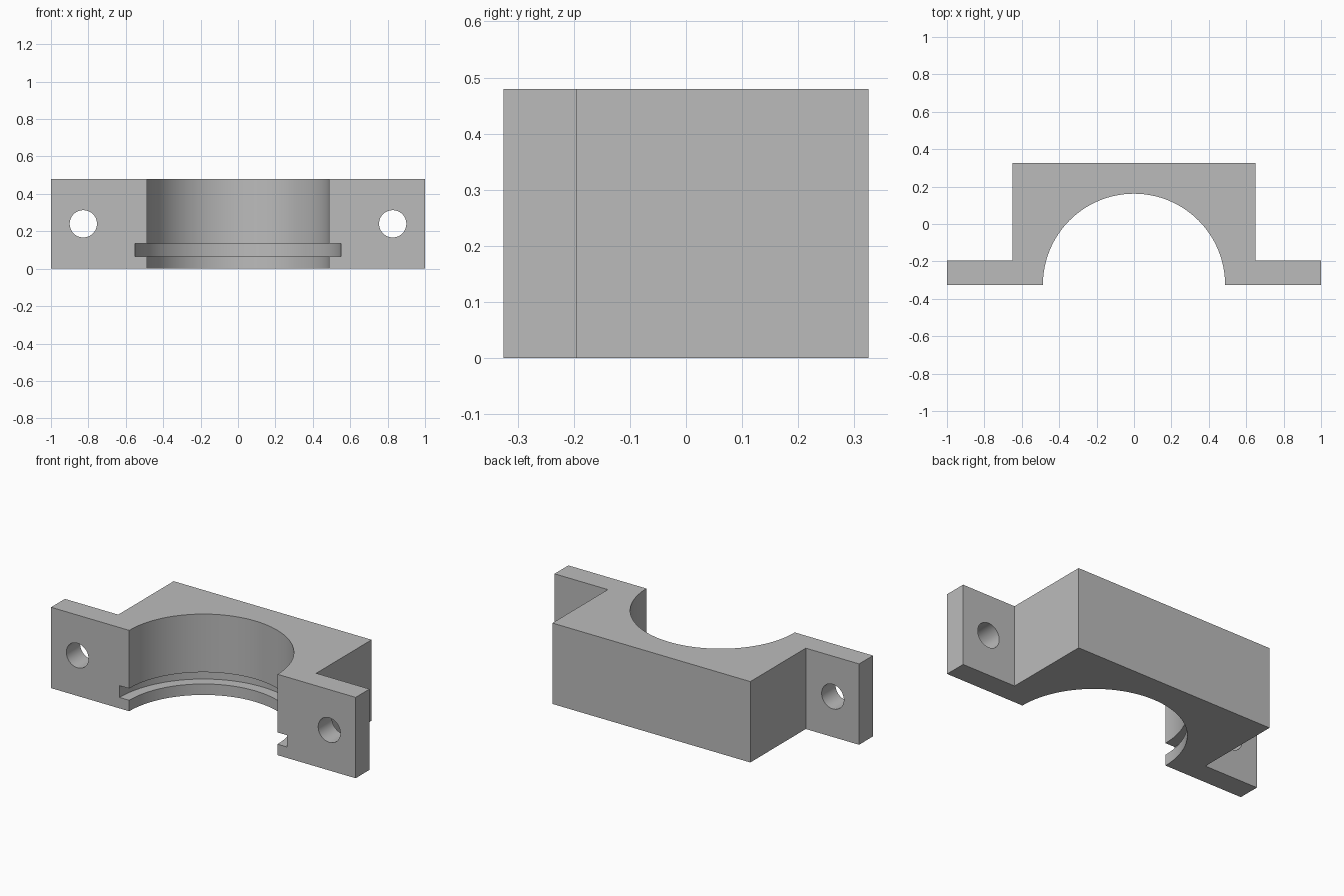
import bpy
import bmesh
import math
from mathutils import Matrix

HEIGHT = 0.48
FRONT, BACK, FLANGE_BACK = -0.325, 0.325, -0.195
BORE_RADIUS, GROOVE_RADIUS = 0.487, 0.55

default = bpy.data.objects.get("Cube")
if default:
    bpy.data.objects.remove(default, do_unlink=True)

grey = bpy.data.materials.new("plain grey")
grey.use_nodes = True
colour = (0.5, 0.5, 0.5, 1)
grey.diffuse_color = colour
grey.node_tree.nodes["Principled BSDF"].inputs["Base Color"].default_value = colour


def make_object(name, bm):
    bmesh.ops.recalc_face_normals(bm, faces=bm.faces)
    mesh = bpy.data.meshes.new(name)
    bm.to_mesh(mesh)
    bm.free()
    mesh.materials.append(grey)
    obj = bpy.data.objects.new(name, mesh)
    bpy.context.collection.objects.link(obj)
    return obj


def cylinder(name, radius, depth, matrix, sides):
    bm = bmesh.new()
    bmesh.ops.create_cone(bm, cap_ends=True, segments=sides, radius1=radius,
                          radius2=radius, depth=depth, matrix=matrix)
    return make_object(name, bm)


# Block with two side flanges, extruded from its plan outline
half = [(1, FRONT), (1, FLANGE_BACK), (0.65, FLANGE_BACK), (0.65, BACK)]
outline = half + [(-x, y) for x, y in reversed(half)]
bm = bmesh.new()
base = bm.faces.new([bm.verts.new((x, y, 0)) for x, y in outline])
top = bmesh.ops.extrude_face_region(bm, geom=[base])
bmesh.ops.translate(bm, vec=(0, 0, HEIGHT),
                    verts=[v for v in top["geom"] if isinstance(v, bmesh.types.BMVert)])
bracket = make_object("clamp_bracket", bm)

# Half-round bore, retaining groove and bolt holes
cutters = [
    cylinder("bore_cutter", BORE_RADIUS, 1, Matrix.Translation((0, FRONT, HEIGHT / 2)), 128),
    cylinder("groove_cutter", GROOVE_RADIUS, 0.07, Matrix.Translation((0, FRONT, 0.1)), 128),
]
for side, x in (("left", 0.827), ("right", -0.827)):
    place = Matrix.Translation((x, FRONT, HEIGHT / 2)) @ Matrix.Rotation(math.pi / 2, 4, "X")
    cutters.append(cylinder(side + "_hole_cutter", 0.073, 0.6, place, 48))

bpy.context.view_layer.objects.active = bracket
bracket.select_set(True)
for cutter in cutters:
    cutter.hide_render = True
    mod = bracket.modifiers.new(cutter.name, "BOOLEAN")
    mod.operation = "DIFFERENCE"
    mod.solver = "EXACT"
    mod.object = cutter
    bpy.ops.object.modifier_apply(modifier=mod.name)
    bpy.data.objects.remove(cutter, do_unlink=True)

# Smooth curved walls, crisp edges
bpy.ops.object.shade_smooth_by_angle(angle=math.radians(30))
